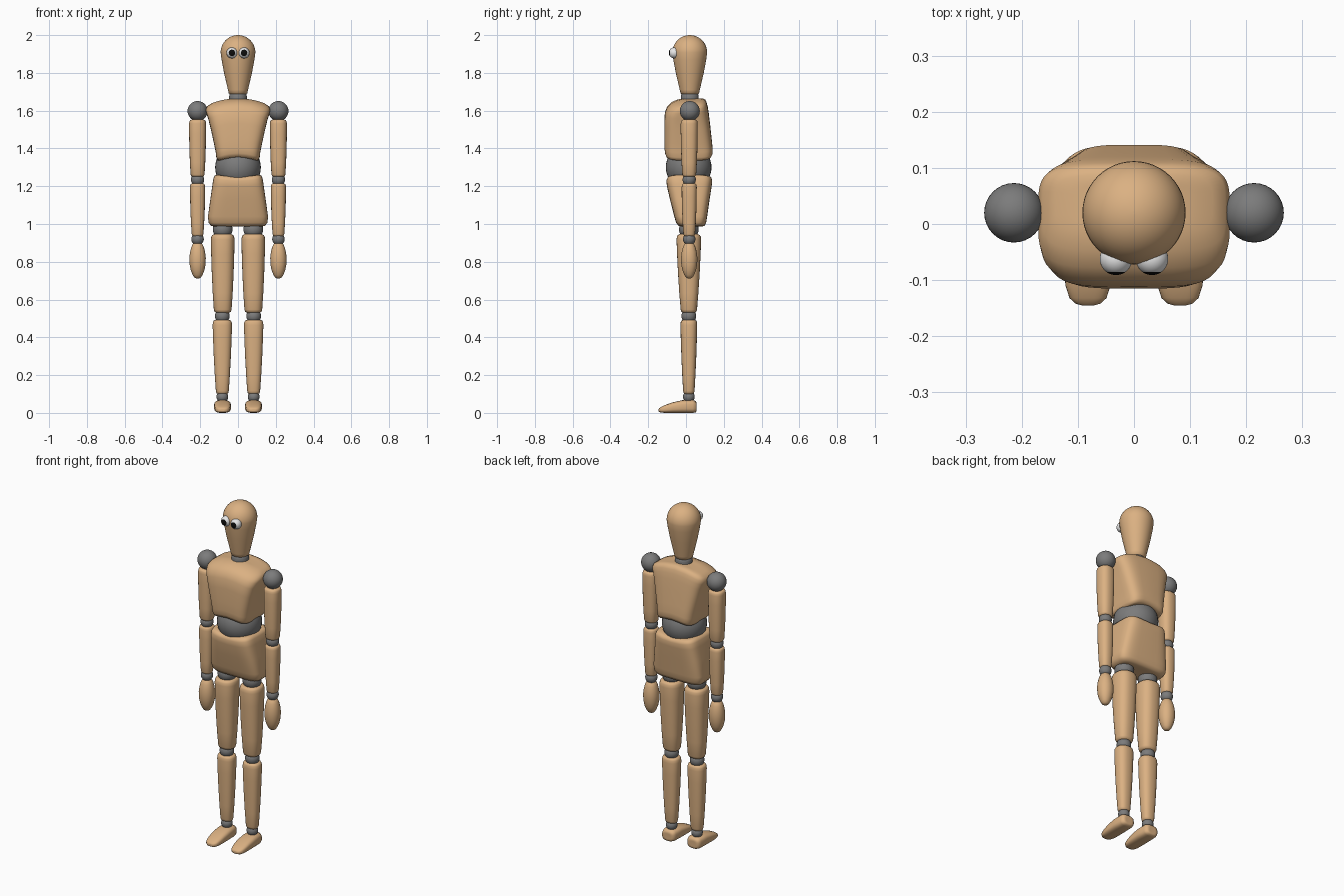
import bpy, bmesh, math
from mathutils import Matrix

if "Cube" in bpy.data.objects:
    bpy.data.objects.remove(bpy.data.objects["Cube"])


def material(name, rgb):
    m = bpy.data.materials.new(name)
    m.diffuse_color = (*rgb, 1)
    m.use_nodes = True
    m.node_tree.nodes["Principled BSDF"].inputs["Base Color"].default_value = m.diffuse_color
    return m


WOOD = material("light wood", (0.71, 0.44, 0.225))
GREY = material("joint grey", (0.2, 0.2, 0.2))
WHITE = material("eye white", (0.85, 0.85, 0.85))
BLACK = material("pupil black", (0.004, 0.004, 0.004))


def finish(name, bm, *mats):
    bmesh.ops.recalc_face_normals(bm, faces=bm.faces)
    me = bpy.data.meshes.new(name)
    for f in bm.faces:
        f.smooth = True
    bm.to_mesh(me)
    bm.free()
    for m in mats:
        me.materials.append(m)
    ob = bpy.data.objects.new(name, me)
    bpy.context.collection.objects.link(ob)
    return ob


def loft(name, sections, power=2.0, cx=0.0, along_y=False, mat=WOOD, n=48):
    """Skin superellipse rings: (t, half width, low, high, bend), closed by shrinking rings."""
    bm = bmesh.new()
    rows = []
    full = [(s, 1.0) for s in sections]
    caps = (0.03, 0.35, 0.7)
    full = [(sections[0], c) for c in caps] + full + [(sections[-1], c) for c in reversed(caps)]
    for (t, hx, lo, hi, *bend), c in full:
        k = bend[0] if bend else 0
        row = []
        for i in range(n):
            a = 2 * math.pi * i / n
            ca, sa = math.cos(a), math.sin(a)
            x = c * hx * math.copysign(abs(ca) ** (2 / power), ca)
            v = (lo + hi) / 2 + c * (hi - lo) / 2 * math.copysign(abs(sa) ** (2 / power), sa)
            w = t + k * x * x
            row.append(bm.verts.new((cx + x, w, v) if along_y else (cx + x, v, w)))
        rows.append(row)
    for a, b in zip(rows, rows[1:]):
        for i in range(n):
            j = (i + 1) % n
            bm.faces.new((a[i], a[j], b[j], b[i]))
    bm.faces.new(rows[0])
    bm.faces.new(rows[-1])
    return finish(name, bm, mat)


def ball(name, x, y, z, r):
    bm = bmesh.new()
    bmesh.ops.create_uvsphere(bm, u_segments=32, v_segments=20, radius=r,
                              matrix=Matrix.Translation((x, y, z)))
    return finish(name, bm, GREY)


def limb(name, x, y, z0, z1, bottom, top, belly=1.0):
    """Tapered round limb with softened rims; bottom and top are (half x, half y)."""
    secs = []
    for t, s in ((0, .72), (.012, .9), (.04, .98), (.25, 1), (.5, 1), (.75, 1),
                 (.93, 1), (.97, .96), (.99, .88), (1, .72)):
        f = s * (1 + (belly - 1) * math.sin(math.pi * t))
        hx = (bottom[0] + (top[0] - bottom[0]) * t) * f
        hy = (bottom[1] + (top[1] - bottom[1]) * t) * f
        secs.append((z0 + (z1 - z0) * t, hx, y - hy, y + hy))
    return loft(name, secs, 2.4, x, n=32)


# Head: dome over a tapering cone
CY = 0.02
profile = [(1.688, .043), (1.692, .049), (1.71, .053), (1.80, .074), (1.87, .087)]
profile += [(1.908 + .092 * math.sin(a), .092 * math.cos(a))
            for a in (math.radians(d) for d in range(0, 90, 8))]
loft("head", [(z, r, CY - r, CY + r) for z, r in profile])

# Neck
loft("neck", [(z, r, CY - r, CY + r) for z, r in
              ((1.62, .046), (1.65, .048), (1.675, .047), (1.70, .042))], mat=GREY)

# Chest: arched top and bottom
loft("chest", [
    (1.352, .098, -.085, .118, -1.7), (1.357, .108, -.103, .133, -1.7),
    (1.375, .115, -.111, .141, -1.7), (1.402, .118, -.114, .141, -1.6),
    (1.451, .127, -.115, .136, -1.6), (1.533, .144, -.115, .127, -1.5),
    (1.590, .157, -.112, .120, -1.4), (1.622, .167, -.100, .115, -1.3),
    (1.644, .171, -.078, .109, -1.3), (1.658, .163, -.048, .102, -1.3),
    (1.665, .140, -.015, .088, -1.3)], 4.5)

# Waist ball
ball("waist", 0, 0.014, 1.30, 0.121)

# Pelvis: dished top, narrower depth below
loft("pelvis", [
    (.986, .120, -.022, .080), (.990, .143, -.040, .098),
    (1.008, .156, -.053, .107), (1.04, .159, -.062, .112),
    (1.13, .146, -.085, .125, .2), (1.20, .135, -.101, .136, .6),
    (1.228, .130, -.104, .139, .9), (1.244, .122, -.098, .134, .9),
    (1.250, .108, -.084, .120, .9)], 4.5)

for side, s in (("right", -1), ("left", 1)):
    # Eye with a pupil cap facing forward
    bm = bmesh.new()
    bmesh.ops.create_uvsphere(bm, u_segments=32, v_segments=30, radius=.029,
                              matrix=Matrix.Rotation(math.pi / 2, 4, 'X'))
    for f in bm.faces:
        if f.calc_center_median().y < -.029 * math.cos(math.radians(36)):
            f.material_index = 1
    eye = finish(side + "_eye", bm, WHITE, BLACK)
    eye.location = (s * .032, -.062, 1.906)

    # Arm
    ax, ay = s * .214, .017
    ball(side + "_shoulder", ax, .02, 1.598, .053)
    limb(side + "_upper_arm", ax, ay, 1.25, 1.552, (.037, .037), (.045, .045), 1.06)
    ball(side + "_elbow", ax, ay, 1.235, .035)
    limb(side + "_forearm", ax, ay, .935, 1.215, (.031, .031), (.040, .040), 1.07)
    ball(side + "_wrist", ax, ay, .92, .033)
    hand = [(.712, .008), (.717, .017), (.73, .026), (.755, .036), (.785, .042),
            (.82, .0435), (.85, .040), (.875, .034), (.893, .026), (.902, .016)]
    loft(side + "_hand", [(z, r, ay - r, ay + r) for z, r in hand], 2.1, ax, n=32)

    # Leg
    lx, ly = s * .081, .015
    ball(side + "_hip", lx, ly, .972, .052)
    limb(side + "_thigh", lx, ly, .53, .946, (.047, .043), (.063, .066), 1.05)
    ball(side + "_knee", s * .083, ly, .512, .039)
    limb(side + "_shin", s * .083, ly, .10, .492, (.034, .030), (.052, .045), 1.05)
    ball(side + "_ankle", s * .083, ly, .085, .031)

    # Foot: lofted from heel to toe
    loft(side + "_foot", [
        (.056, .026, .010, .052), (.052, .037, .003, .062), (.035, .043, 0, .069),
        (-.02, .045, 0, .067), (-.07, .044, 0, .056), (-.11, .040, 0, .042),
        (-.132, .033, .002, .032), (-.142, .022, .005, .025), (-.145, .011, .009, .020)],
        3.0, s * .082, along_y=True, n=32)
